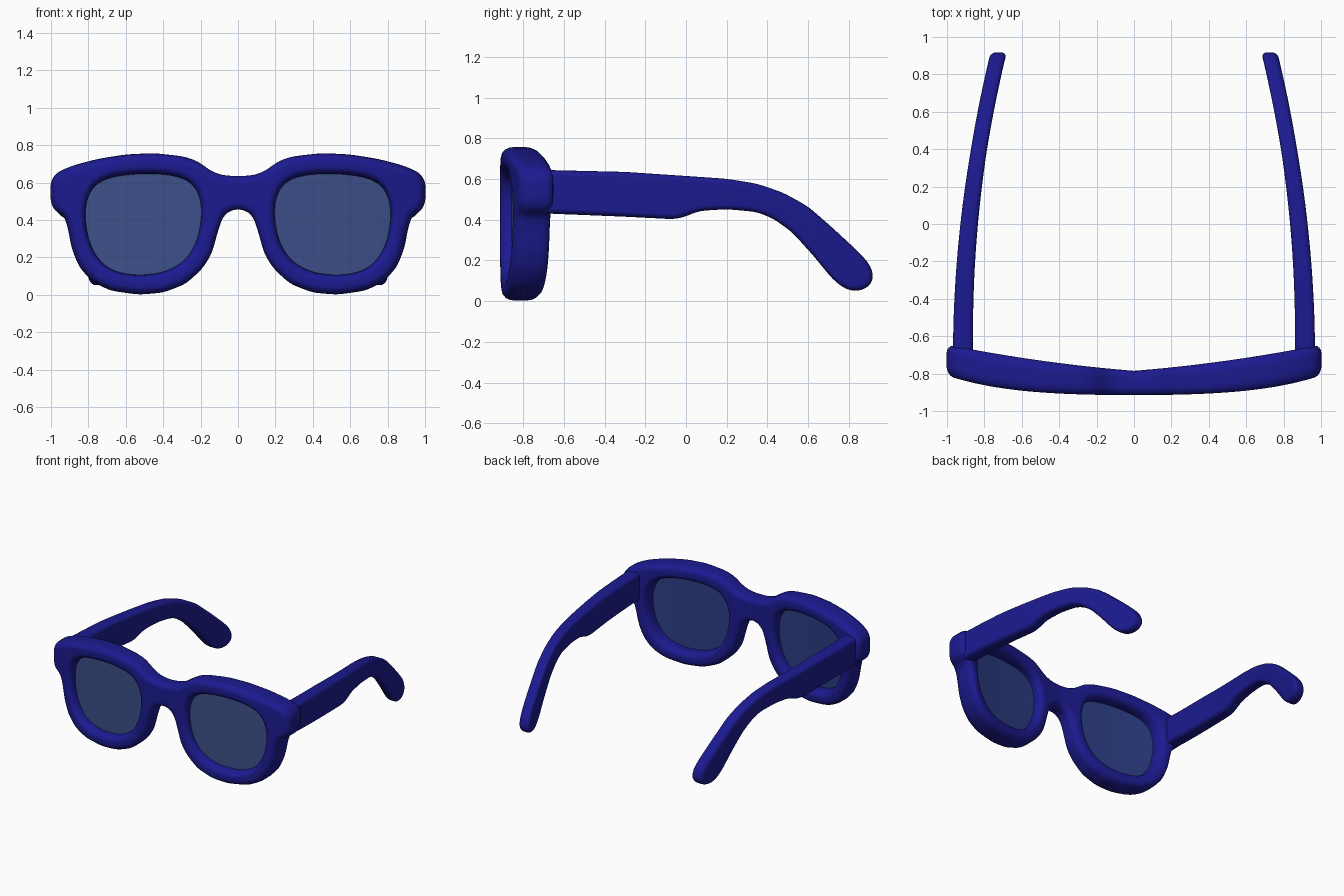
import bpy, bmesh, math
from mathutils import Vector

if "Cube" in bpy.data.objects:
    bpy.data.objects.remove(bpy.data.objects["Cube"])


def material(name, rgb):
    m = bpy.data.materials.new(name)
    m.diffuse_color = (*rgb, 1)
    m.use_nodes = True
    m.node_tree.nodes["Principled BSDF"].inputs["Base Color"].default_value = m.diffuse_color
    return m


BLUE = material("dark blue plastic", (0.0115, 0.0105, 0.28))
GLASS = material("grey blue lens front", (0.046, 0.08, 0.25))
GLASS_BACK = material("deep blue lens back", (0.026, 0.048, 0.235))


def smooth_loop(pts, rounds, step=0.015):
    """Resample a closed polygon evenly, soften its corners, return it counter-clockwise."""
    out = []
    for i, p in enumerate(pts):
        a, b = Vector(p), Vector(pts[(i + 1) % len(pts)])
        n = max(1, round((b - a).length / step))
        out += [a.lerp(b, k / n) for k in range(n)]
    for _ in range(rounds):
        n = len(out)
        out = [out[i] * 0.5 + (out[i - 1] + out[(i + 1) % n]) * 0.25 for i in range(n)]
    area = sum(out[i - 1].cross(out[i]) for i in range(len(out)))
    return out if area > 0 else out[::-1]


def slab(name, outer, holes, bevel, edge, place, mats, rounds=6):
    """Plate with rounded edges; place(u, v, t) bends it into position, t = 0..1 is thickness."""
    bm = bmesh.new()
    arc = [math.radians(a) for a in (0, 22.5, 45, 67.5, 90)]
    prof = [(bevel * (1 - math.sin(a)), edge * (1 - math.cos(a))) for a in arc]
    prof += [(d, 1 - t) for d, t in reversed(prof)]
    caps = [[], []]
    for pts, sign, soft in [(outer, 1, rounds)] + [(h, -1, 25) for h in holes]:
        loop = smooth_loop(pts, soft)
        n = len(loop)
        nor = []
        for i in range(n):
            d = (loop[(i + 1) % n] - loop[i - 1]).normalized()
            nor.append(Vector((-d.y, d.x)) * sign)
        rings = [[bm.verts.new((*(p + m * d), t)) for p, m in zip(loop, nor)] for d, t in prof]
        for r, s in zip(rings, rings[1:]):
            for i in range(n):
                bm.faces.new((r[i - 1], r[i], s[i], s[i - 1]))
        for cap, r in zip(caps, (rings[0], rings[-1])):
            cap += [bm.edges.get((r[i - 1], r[i])) for i in range(n)]
    for cap in caps:
        bmesh.ops.triangle_fill(bm, edges=cap, use_beauty=True)
    # cuts across the plate let it bend smoothly
    for k in range(-20, 21):
        bmesh.ops.bisect_plane(bm, geom=bm.verts[:] + bm.edges[:] + bm.faces[:],
                               plane_co=(k * 0.05, 0, 0), plane_no=(1, 0, 0), dist=1e-4)
    for v in bm.verts:
        v.co = place(*v.co)
    bmesh.ops.recalc_face_normals(bm, faces=bm.faces[:])
    # a second material goes on the faces that look backwards
    if len(mats) > 1:
        for f in bm.faces:
            f.material_index = int(f.normal.y > 0.2)
    me = bpy.data.meshes.new(name)
    bm.to_mesh(me)
    bm.free()
    for m in mats:
        me.materials.append(m)
    ob = bpy.data.objects.new(name, me)
    bpy.context.collection.objects.link(ob)
    bpy.ops.object.select_all(action='DESELECT')
    ob.select_set(True)
    bpy.context.view_layer.objects.active = ob
    bpy.ops.object.shade_smooth_by_angle(angle=math.radians(40))
    ob.modifiers.new("even shading", 'WEIGHTED_NORMAL').keep_sharp = True
    return ob


def wrap(x, z, t):
    """Wrapped front: the ends sweep back and the plate thickens outwards."""
    a = abs(x)
    front = -0.915 + 0.045 * a ** 2 + 0.06 * a ** 4
    back = -0.785 + 0.08 * a + 0.06 * a * a
    return (x, front + (back - front) * t, z)


# front frame: half outline from bridge top round to bridge bottom
half = [(0, .635), (.08, .638), (.14, .658), (.18, .69), (.23, .722), (.3, .742), (.45, .758),
        (.6, .751), (.75, .727), (.88, .693), (.97, .655), (1.003, .615), (1.003, .49),
        (.98, .445), (.93, .425), (.91, .36), (.89, .25), (.85, .15), (.78, .07), (.68, .022),
        (.53, .001), (.4, .012), (.28, .058), (.19, .14), (.14, .22), (.11, .33),
        (.085, .41), (.05, .45), (0, .462)]
outline = half + [(-x, z) for x, z in reversed(half[1:-1])]
hole = [(.189, .45), (.207, .555), (.265, .622), (.4, .648), (.55, .648), (.7, .628), (.785, .58),
        (.82, .48), (.814, .35), (.775, .22), (.69, .13), (.55, .102), (.4, .115),
        (.28, .178), (.214, .29)]
slab("front_frame", outline, [hole, [(-x, z) for x, z in hole]], 0.038, 0.32, wrap, [BLUE])

# temple side profile (y, z): along the top, round the tip, back along the bottom
temple = [(-.72, .645), (-.3, .635), (0, .615), (.2, .601), (.35, .577), (.48, .532), (.6, .465),
          (.72, .36), (.85, .24), (.908, .175), (.925, .11), (.895, .066), (.84, .046),
          (.78, .059), (.72, .108), (.62, .23), (.52, .34), (.43, .405), (.35, .438),
          (.2, .452), (.06, .443), (0, .416), (-.05, .402), (-.3, .415), (-.72, .432)]

for side, s in (("right", 1), ("left", -1)):
    # lens: thin curved plate tucked into the rim
    lens = [(s * (.505 + (x - .505) * 1.04), .377 + (z - .377) * 1.04) for x, z in hole]
    slab(side + "_lens", lens, [], 0.005, 0.3,
         lambda x, z, t: wrap(x, z, 0.38 + 0.12 * t), [GLASS, GLASS_BACK], 25)

    # temple arm: curves inwards towards the tip
    def arm(y, z, t, s=s):
        k = max(0, (y + 0.65) / 1.55)
        width = 0.107 - 0.021 * min(1, 1.5 * k)
        return (s * (0.914 - 0.186 * k * k + width * (t - 0.5)), y, z)
    slab(side + "_temple", temple, [], 0.026, 0.32, arm, [BLUE])
